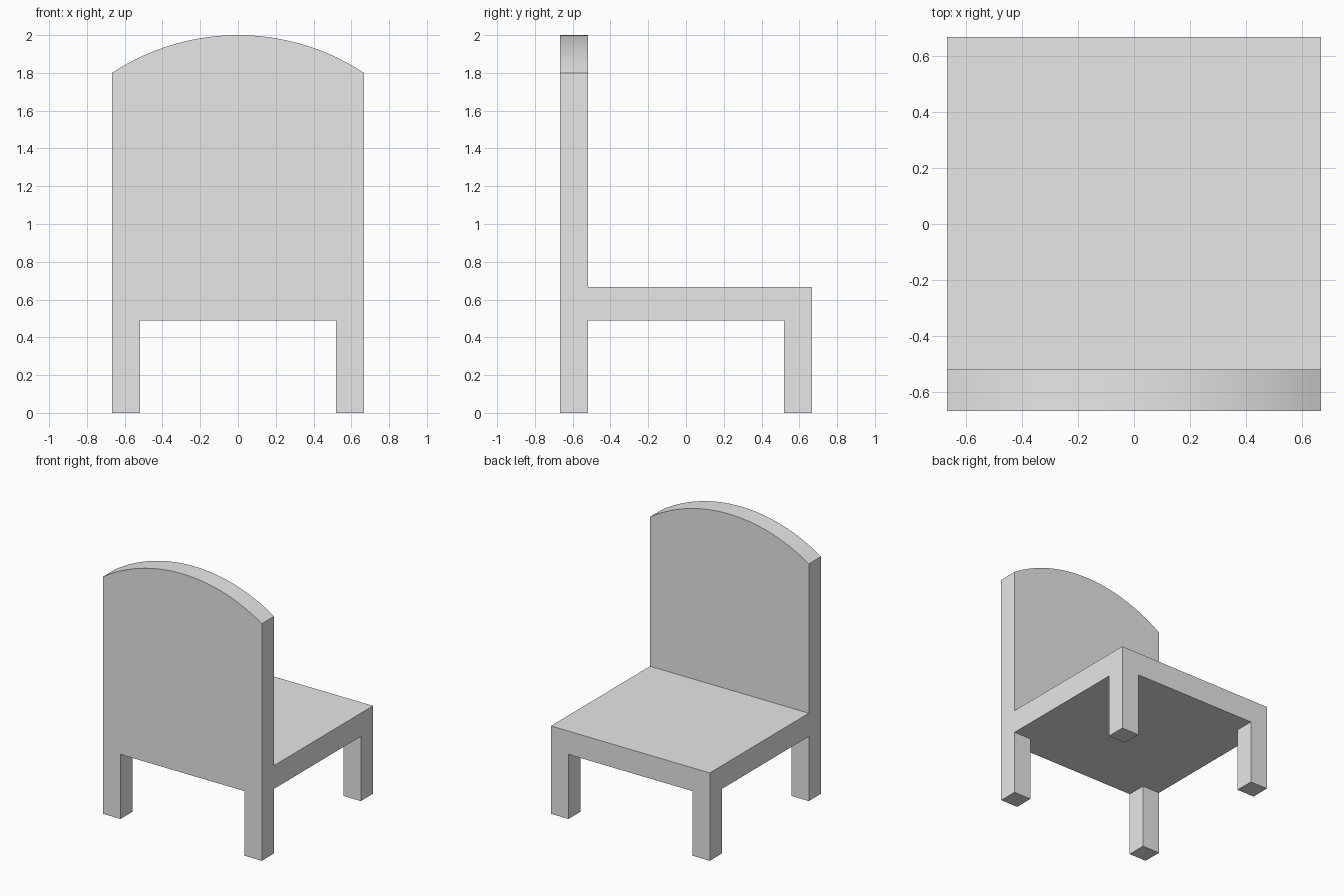
import bpy, bmesh, math
from mathutils import Vector

cube = bpy.data.objects.get("Cube")
if cube:
    bpy.data.objects.remove(cube, do_unlink=True)

HALF = 0.667       # half of the width and depth
INNER = 0.52       # inner side of the legs and backrest
SEAT_LOW, SEAT_TOP = 0.49, 0.667
SHOULDER, CROWN = 1.8, 2.0

grey = bpy.data.materials.new("light_grey")
grey.use_nodes = True
grey.diffuse_color = (0.8, 0.8, 0.8, 1)
grey.node_tree.nodes["Principled BSDF"].inputs["Base Color"].default_value = (0.8, 0.8, 0.8, 1)


def extrude_profile(name, points, y0, y1):
    """Extrude an outline in the xz plane from y0 to y1."""
    bm = bmesh.new()
    face = bm.faces.new([bm.verts.new((x, y0, z)) for x, z in points])
    result = bmesh.ops.extrude_face_region(bm, geom=[face])
    moved = [v for v in result["geom"] if isinstance(v, bmesh.types.BMVert)]
    bmesh.ops.translate(bm, verts=moved, vec=Vector((0, y1 - y0, 0)))
    bmesh.ops.recalc_face_normals(bm, faces=bm.faces)
    mesh = bpy.data.meshes.new(name)
    bm.to_mesh(mesh)
    bm.free()
    mesh.materials.append(grey)
    obj = bpy.data.objects.new(name, mesh)
    bpy.context.collection.objects.link(obj)
    return obj


def rectangle(x0, x1, z0, z1):
    return [(x0, z0), (x1, z0), (x1, z1), (x0, z1)]


# Backrest with an arched top, in one piece with its two legs
rise = CROWN - SHOULDER
radius = (HALF ** 2 + rise ** 2) / (2 * rise)
sweep = math.asin(HALF / radius)
steps = 32
arch = []
for i in range(steps + 1):
    angle = sweep * (1 - 2 * i / steps)
    arch.append((radius * math.sin(angle), CROWN - radius + radius * math.cos(angle)))
left_foot = [(INNER, SEAT_LOW), (INNER, 0), (HALF, 0)]
right_foot = [(-x, z) for x, z in reversed(left_foot)]
backrest = extrude_profile("backrest_with_legs", right_foot + left_foot + arch, -HALF, -INNER)

# Seat slab
extrude_profile("seat", rectangle(-HALF, HALF, SEAT_LOW, SEAT_TOP), -INNER, HALF)

# Legs at the open edge of the seat
for side, sign in (("left", 1), ("right", -1)):
    x0, x1 = sorted((sign * INNER, sign * HALF))
    extrude_profile(side + "_seat_leg", rectangle(x0, x1, 0, SEAT_LOW), INNER, HALF)

# Smooth arch with sharp edges
bpy.ops.object.select_all(action="DESELECT")
backrest.select_set(True)
bpy.context.view_layer.objects.active = backrest
bpy.ops.object.shade_smooth_by_angle(angle=math.radians(20))
